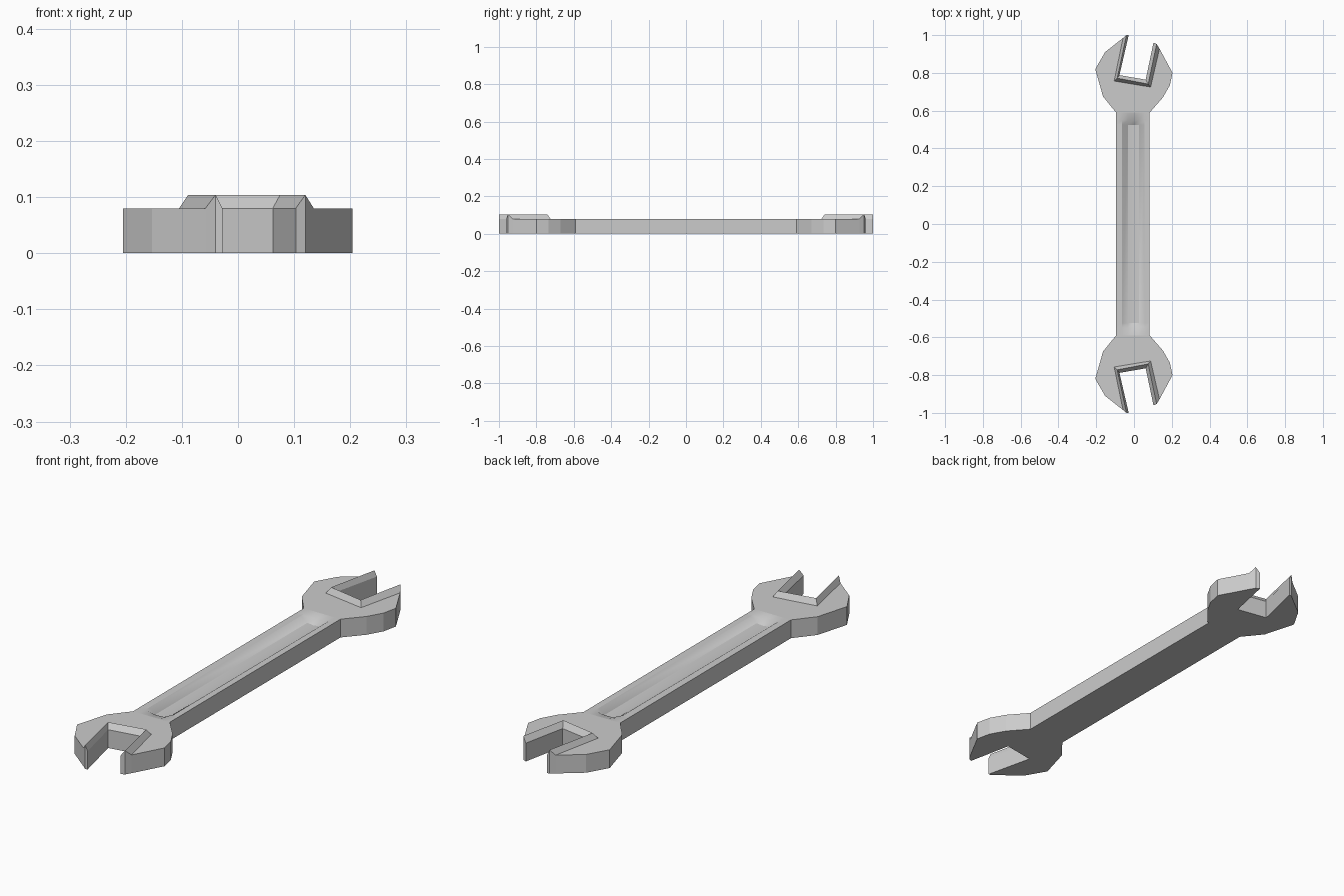
import bpy

if "Cube" in bpy.data.objects:
    bpy.data.objects.remove(bpy.data.objects["Cube"])

H, RIDGE, NECK = 0.08, 0.104, 0.59


def make_object(name, verts, faces):
    mesh = bpy.data.meshes.new(name)
    mesh.from_pydata(verts, [], faces)
    mesh.validate()
    mesh.update()
    ob = bpy.data.objects.new(name, mesh)
    bpy.context.collection.objects.link(ob)
    return ob


# Jaw lip: outer foot, crest and inner foot, running round the slot from tip to tip
outer = [(-0.058, 0.985), (-0.105, 0.757), (0.088, 0.725), (0.135, 0.928)]
crest = [(-0.04, 1.0), (-0.089, 0.772), (0.075, 0.741), (0.12, 0.953)]
inner = [(-0.028, 1.0), (-0.077, 0.788), (0.062, 0.764), (0.103, 0.96)]
# Rounded outside of the head, left and right of the slot
left = [(-0.095, NECK), (-0.164, 0.675), (-0.205, 0.82), (-0.153, 0.91)]
right = [(0.204, 0.80), (0.19, 0.735), (0.153, 0.67), (0.083, NECK)]


def head(name, side):
    verts, faces = [], []

    def face(points):
        start = len(verts)
        verts.extend((x, side * y, z) for x, y, z in points)
        ids = list(range(start, len(verts)))
        faces.append(ids if side > 0 else ids[::-1])

    def at(points, z):
        return [(x, y, z) for x, y in points]

    # Flat top and underside
    face(at(left + outer + right, H)[::-1])
    outline = (at(left, H) + at(outer[:1], H) + at(crest[:1], RIDGE) + at(inner, H)
               + at(crest[-1:], RIDGE) + at(outer[-1:], H) + at(right, H))
    face([(x, y, 0) for x, y, z in outline])
    # Side walls, left open where the handle joins
    for a, b in zip(outline, outline[1:]):
        face([(a[0], a[1], 0), a, b, (b[0], b[1], 0)])
    # Two slopes of the raised lip
    o, c, n = at(outer, H), at(crest, RIDGE), at(inner, H)
    for p, q in ((o, c), (c, n)):
        for k in range(3):
            face([p[k], p[k + 1], q[k + 1], q[k]])
    return make_object(name, verts, faces)


head("back_jaw", 1)
head("front_jaw", -1)

# Handle: lengthwise sections with a groove in the top that runs out at both ends
section = [(-0.095, None), (-0.095, 0), (-0.063, 0), (-0.032, 0.022), (-0.003, 0.025),
           (0.026, 0.022), (0.055, 0), (0.083, 0), (0.083, None)]
rows = [(-NECK, 0), (-0.55, 0.35), (-0.525, 1), (0.525, 1), (0.55, 0.35), (NECK, 0)]
verts = [(x, y, 0 if d is None else H - d * f) for y, f in rows for x, d in section]
n = len(section)
faces = []
for r in range(len(rows) - 1):
    for k in range(n):
        j = (k + 1) % n
        faces.append((r * n + k, r * n + j, (r + 1) * n + j, (r + 1) * n + k))
handle = make_object("handle", verts, faces)

# Soften the shallow groove while keeping its edges crisp
bpy.context.view_layer.objects.active = handle
handle.select_set(True)
bpy.ops.object.shade_smooth_by_angle(angle=0.5)
